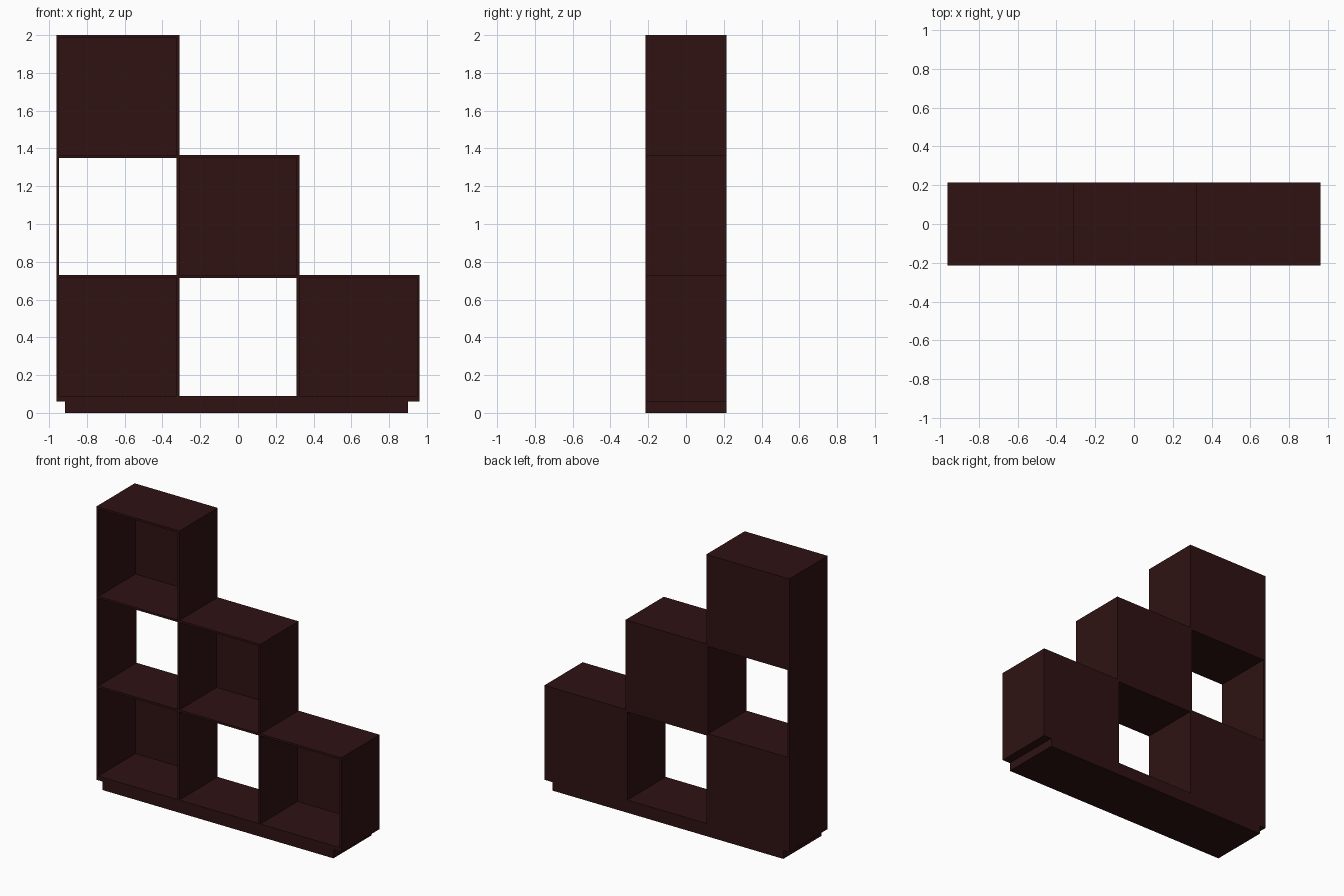
import bpy

if "Cube" in bpy.data.objects:
    bpy.data.objects.remove(bpy.data.objects["Cube"])

mat = bpy.data.materials.new("dark_wood")
mat.diffuse_color = (0.029, 0.006, 0.0065, 1)
mat.use_nodes = True
mat.node_tree.nodes["Principled BSDF"].inputs["Base Color"].default_value = mat.diffuse_color

T = 0.015                  # board thickness
Y0, Y1 = -0.215, 0.215     # front and back
BACK = 0.012               # back panel thickness
uprights = [-0.962, -0.325, 0.31, 0.947]   # left face of each upright
upright_tops = [2.0, 2.0, 1.365, 0.73]
shelf_tops = [0.09, 0.73, 1.365, 2.0]
BASE = 0.06                # underside of the carcass


def box(name, x0, x1, y0, y1, z0, z1):
    bpy.ops.mesh.primitive_cube_add(
        size=1, location=((x0 + x1) / 2, (y0 + y1) / 2, (z0 + z1) / 2))
    ob = bpy.context.object
    ob.name = name
    ob.scale = (x1 - x0, y1 - y0, z1 - z0)
    bpy.ops.object.transform_apply(location=False, rotation=False, scale=True)
    ob.data.materials.append(mat)
    return ob


# Plinth, inset at both ends
box("plinth", -0.915, 0.90, Y0, Y1, 0, BASE)

# Stepped uprights
for i, (x, top) in enumerate(zip(uprights, upright_tops)):
    box(f"upright_{i}", x, x + T, Y0, Y1, BASE, top)

# Shelves and tops between the uprights: column c has 3 - c cells
for c in range(3):
    x0, x1 = uprights[c] + T, uprights[c + 1]
    for r in range(4 - c):
        z1 = shelf_tops[r]
        z0 = BASE if r == 0 else z1 - T
        box(f"shelf_{c}_{r}", x0, x1, Y0, Y1, z0, z1)

        # Back panels close every second cell, checkerboard fashion
        if r < 3 - c and (c + r) % 2 == 0:
            box(f"back_panel_{c}_{r}", x0, x1, Y1 - BACK, Y1,
                z1, shelf_tops[r + 1] - T)
